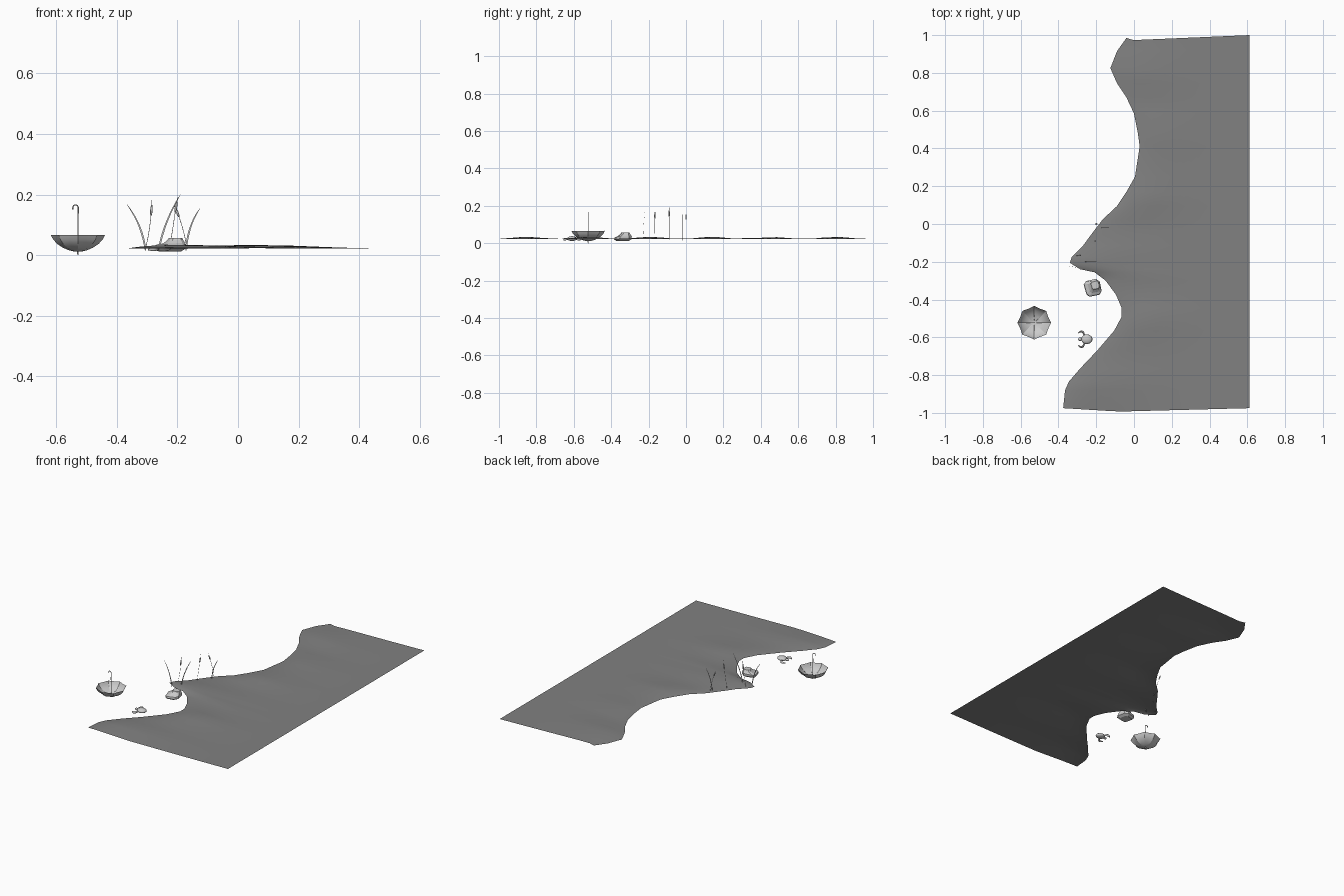
import bpy, bmesh, math
from mathutils import Vector

if "Cube" in bpy.data.objects:
    bpy.data.objects.remove(bpy.data.objects["Cube"])

def finish(name, bm, angle=None):
    bmesh.ops.recalc_face_normals(bm, faces=bm.faces)
    me = bpy.data.meshes.new(name)
    bm.to_mesh(me)
    bm.free()
    ob = bpy.data.objects.new(name, me)
    bpy.context.collection.objects.link(ob)
    if angle:
        bpy.ops.object.select_all(action='DESELECT')
        ob.select_set(True)
        bpy.context.view_layer.objects.active = ob
        bpy.ops.object.shade_smooth_by_angle(angle=math.radians(angle))
    return ob

def skin(bm, rings, closed=True, caps=True):
    for a, b in zip(rings, rings[1:]):
        n = len(a)
        for i in range(n if closed else n - 1):
            j = (i + 1) % n
            bm.faces.new((a[i], a[j], b[j], b[i]))
    if caps:
        bm.faces.new(rings[0])
        bm.faces.new(rings[-1])

def tube(bm, pts, radii, sides=6, squash=1.0):
    pts = [Vector(p) for p in pts]
    rings = []
    for k, p in enumerate(pts):
        t = (pts[min(k + 1, len(pts) - 1)] - pts[max(k - 1, 0)]).normalized()
        ref = Vector((0, 1, 0)) if abs(t.y) < 0.95 else Vector((0, 0, 1))
        n = t.cross(ref).normalized()
        b = t.cross(n)
        rings.append([bm.verts.new(p + radii[k] * (n * math.cos(a) + b * squash * math.sin(a)))
                      for a in (math.tau * i / sides for i in range(sides))])
    skin(bm, rings)

def bend(a, m, b, n=8):
    a, m, b = Vector(a), Vector(m), Vector(b)
    return [a * (1 - t) ** 2 + m * 2 * t * (1 - t) + b * t * t for t in (i / n for i in range(n + 1))]

def ellipsoid(bm, c, s):
    v = bmesh.ops.create_uvsphere(bm, u_segments=14, v_segments=8, radius=1)['verts']
    for p in v:
        p.co = Vector((p.co.x * s[0], p.co.y * s[1], p.co.z * s[2])) + Vector(c)

# shore bank: a dark sheet whose left edge follows the shoreline
shore = [(-.04, .985), (-.09, .915), (-.125, .825), (-.09, .745), (-.04, .67), (0, .585),
         (.02, .485), (.03, .41), (.005, .25), (-.04, .17), (-.09, .095), (-.165, .025),
         (-.23, -.06), (-.27, -.115), (-.33, -.175), (-.34, -.205), (-.285, -.24),
         (-.21, -.255), (-.15, -.3), (-.095, -.375), (-.065, -.445), (-.065, -.49),
         (-.105, -.565), (-.195, -.67), (-.285, -.765), (-.345, -.835), (-.365, -.88),
         (-.375, -.975)]
bm = bmesh.new()
rows = []
for sx, sy in shore:
    row = []
    for i in range(17):
        f = (i / 16) ** 1.4
        d = f * (.612 - sx)
        x = sx + d
        # low mounds just behind the shore
        bump = max(0, .55 + .45 * math.cos(math.tau * (sy + .19) / .33))
        z = .022 + .012 * bump * (d / .15) * math.exp(1 - d / .15) * max(0, min(1, (.5 - x) / .4))
        y = sy
        if sy > .98:
            y = max(.972 + .028 * f, .985 - .2 * f)
        elif sy > .9:
            y += .01 * f
        elif sy < -.97:
            y -= .018 * min(f / .3, (1 - f) / .7)
        row.append(bm.verts.new((x, y, z)))
    rows.append(row)
skin(bm, rows, closed=False, caps=False)
bank = finish("shore_bank", bm, 60)
dark = bpy.data.materials.new("dark_earth")
dark.diffuse_color = (.22, .22, .22, 1)
dark.use_nodes = True
dark.node_tree.nodes["Principled BSDF"].inputs["Base Color"].default_value = dark.diffuse_color
bank.data.materials.append(dark)

# upturned umbrella: eight scalloped panels
ux, uy = -.528, -.523
profile = [(.012, .012), (.03, .0165), (.05, .025), (.068, .037), (.081, .051), (.089, .066)]
bm = bmesh.new()
rings = []
for k, (r, z) in enumerate(profile):
    ring = []
    for i in range(16):
        rr = r * (.905 if i % 2 else 1)
        a = math.tau * i / 16
        ring.append(bm.verts.new((ux + rr * math.cos(a), uy + rr * math.sin(a), z)))
    rings.append(ring)
skin(bm, rings, caps=False)
bm.faces.new(rings[0])
finish("umbrella_canopy", bm, 20)

# ribs inside the canopy
bm = bmesh.new()
for i in range(8):
    a = math.tau * i / 8
    tube(bm, [(ux + r * math.cos(a), uy + r * math.sin(a), z + .001) for r, z in profile], [.0007] * 6, 4)
finish("umbrella_ribs", bm, 40)

# shaft and hooked handle
bm = bmesh.new()
tube(bm, [(ux, uy, z) for z in (0, .004, .014)], [.001, .0025, .0025], 8)
tube(bm, [(ux, uy, .01), (ux, uy, .11)], [.0016, .0016], 8)
hook = [(ux, uy, .11), (ux + .001, uy, .152)]
hook += [(ux - .008 + .009 * math.cos(a), uy, .157 + .009 * math.sin(a))
         for a in (math.pi * i / 8 for i in range(9))] + [(ux - .017, uy, .151)]
tube(bm, hook, [.002] * len(hook), 8)
finish("umbrella_handle", bm, 40)

# rock: chunky chamfered block with a smaller raised top
bm = bmesh.new()
rings = []
corners = [(1, -.6), (1, .55), (.6, 1), (-.65, .95), (-1, .6), (-.9, -.65), (-.6, -1), (.65, -1)]
ca, sa = math.cos(.2), math.sin(.2)
for cx, cy, r, z, tilt in [(-.222, -.34, .03, .012, 0), (-.219, -.338, .043, .022, 0),
                           (-.218, -.336, .042, .034, .1), (-.211, -.33, .032, .041, .12),
                           (-.207, -.325, .024, .05, .05), (-.206, -.324, .02, .057, 0)]:
    ring = []
    for u, v in corners:
        x, y = r * (u * ca - v * sa), r * (u * sa + v * ca)
        ring.append(bm.verts.new((cx + x, cy + y, z + tilt * (x + y) / 2)))
    rings.append(ring)
skin(bm, rings)
finish("rock", bm)

# small crab: round shell, head and two curled claws
cx, cy = -.25, -.61
bm = bmesh.new()
ellipsoid(bm, (cx, cy, .025), (.03, .026, .013))
ellipsoid(bm, (cx - .036, cy, .024), (.011, .009, .007))
for s in (1, -1):
    tube(bm, bend((cx - .012, cy + s * .018, .022), (cx - .02, cy + s * .055, .022),
                  (cx - .046, cy + s * .032, .018)), [.004, .005, .006, .007, .007, .007, .006, .004, .002], 8, .8)
finish("crab", bm, 50)

# curved reed leaves
leaves = [((-.305, -.23, .015), (-.315, -.228, .1), (-.367, -.22, .168)),
          ((-.262, -.2, .015), (-.245, -.2, .11), (-.19, -.2, .2)),
          ((-.172, -.02, .015), (-.165, -.02, .1), (-.125, -.02, .155))]
bm = bmesh.new()
for leaf in leaves:
    tube(bm, bend(*leaf), [.002, .0028, .003, .003, .0026, .0023, .002, .0015, .0005], 4, .12)
finish("reed_leaves", bm, 40)

# cattails: thin stem, thick seed head, fine tip
stems = [((-.306, -.168, .02), (-.287, -.168, .09), (-.284, -.165, .185)),
         ((-.226, -.09, .02), (-.213, -.09, .1), (-.199, -.09, .197)),
         ((-.168, 0, .02), (-.18, 0, .1), (-.212, 0, .168))]
for n, stem in enumerate(stems):
    bm = bmesh.new()
    path = bend(*stem, n=20)
    tube(bm, path, [.0009] * 18 + [.0008, .0006, .0004], 6)
    tube(bm, path[14:19], [.0018, .0036, .004, .0036, .0018], 8)
    finish("cattail_%d" % (n + 1), bm, 50)
